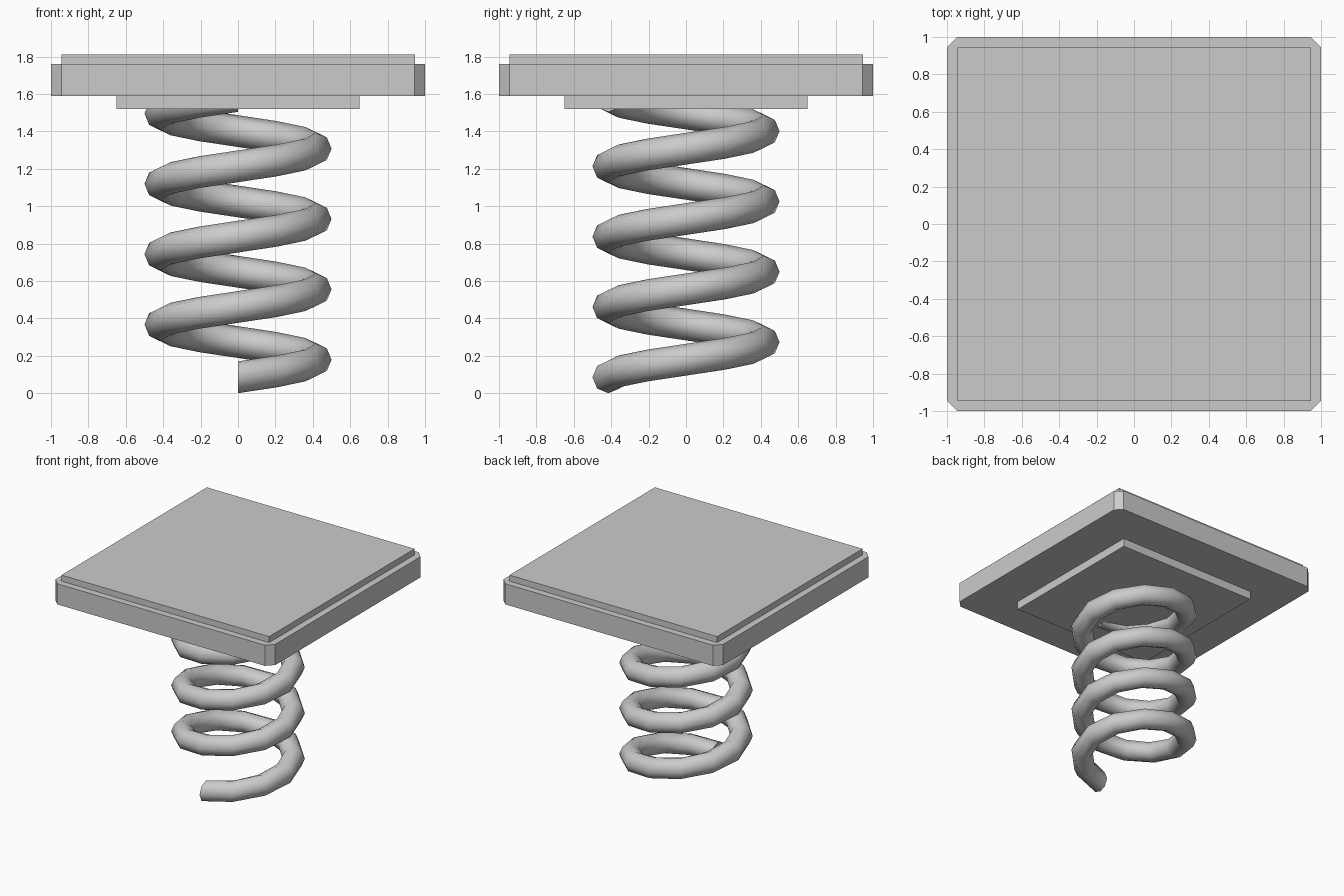
import bpy, bmesh
from math import sin, cos, pi

if "Cube" in bpy.data.objects:
    bpy.data.objects.remove(bpy.data.objects["Cube"])


def finish(name, bm):
    bmesh.ops.recalc_face_normals(bm, faces=bm.faces[:])
    mesh = bpy.data.meshes.new(name)
    bm.to_mesh(mesh)
    bm.free()
    ob = bpy.data.objects.new(name, mesh)
    bpy.context.collection.objects.link(ob)
    return ob


def plate(name, half, z0, z1, chamfer=0.0):
    bm = bmesh.new()
    bmesh.ops.create_cube(bm, size=1)
    for v in bm.verts:
        v.co = (v.co.x * 2 * half, v.co.y * 2 * half, z0 if v.co.z < 0 else z1)
    if chamfer:
        upright = [e for e in bm.edges
                   if abs(e.verts[0].co.z - e.verts[1].co.z) > 0.01]
        bmesh.ops.bevel(bm, geom=upright, offset=chamfer, segments=1,
                        affect='EDGES')
    return finish(name, bm)


# Square platform: chamfered slab, top pad and underside mount
plate("platform", 1.0, 1.59, 1.76, 0.055)
plate("top_pad", 0.945, 1.74, 1.81)
plate("lower_mount", 0.65, 1.52, 1.61)

# Coil spring: upright round section swept along a four-turn helix
TURNS, STEPS, SIDES = 4, 12, 8
COIL_R, WIRE_R, PITCH = 0.415, 0.085, 0.376
bm = bmesh.new()
rings = []
for i in range(TURNS * STEPS + 1):
    a = -pi / 2 + 2 * pi * i / STEPS
    zc = WIRE_R + PITCH * i / STEPS
    ring = []
    for j in range(SIDES):
        t = 2 * pi * j / SIDES
        r = COIL_R + WIRE_R * cos(t)
        ring.append(bm.verts.new((r * cos(a), r * sin(a), zc + WIRE_R * sin(t))))
    rings.append(ring)
for lo, hi in zip(rings, rings[1:]):
    for j in range(SIDES):
        k = (j + 1) % SIDES
        bm.faces.new((lo[j], lo[k], hi[k], hi[j]))
bm.faces.new(rings[0])
bm.faces.new(rings[-1])
spring = finish("coil_spring", bm)
bpy.context.view_layer.objects.active = spring
spring.select_set(True)
bpy.ops.object.shade_smooth_by_angle(angle=pi / 3)
